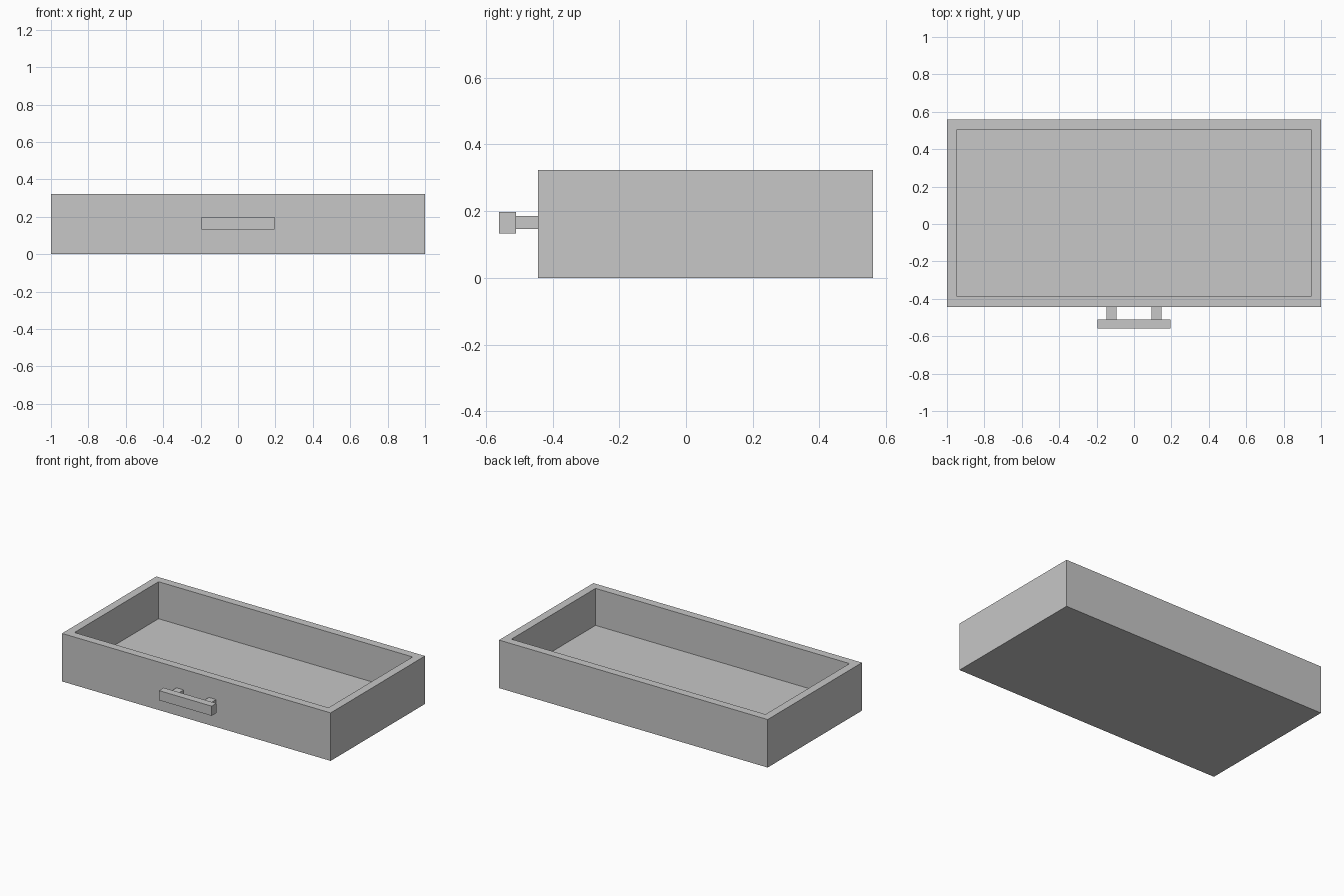
import bpy
import bmesh
from mathutils import Vector

default = bpy.data.objects.get("Cube")
if default:
    bpy.data.objects.remove(default, do_unlink=True)

# Single plain grey for the whole drawer
grey = bpy.data.materials.new("plain_grey")
grey.use_nodes = True
colour = (0.57, 0.57, 0.57, 1.0)
grey.diffuse_color = colour
grey.node_tree.nodes["Principled BSDF"].inputs["Base Color"].default_value = colour


def box(name, low, high, wall=0.0, floor=0.0):
    """Flat-sided box between two corners; a wall thickness hollows it from the top."""
    low, high = Vector(low), Vector(high)
    bm = bmesh.new()
    bmesh.ops.create_cube(bm, size=1.0)
    bmesh.ops.scale(bm, vec=high - low, verts=bm.verts)
    bmesh.ops.translate(bm, vec=(low + high) / 2, verts=bm.verts)
    if wall:
        bm.normal_update()
        top = max(bm.faces, key=lambda f: f.calc_center_median().z)
        bmesh.ops.inset_region(bm, faces=[top], thickness=wall)
        # Sink the inset face to form the cavity with vertical inner walls
        sunk = bmesh.ops.extrude_discrete_faces(bm, faces=[top])["faces"][0]
        bmesh.ops.translate(bm, vec=(0, 0, low.z + floor - high.z), verts=sunk.verts)
        bmesh.ops.recalc_face_normals(bm, faces=bm.faces)
    mesh = bpy.data.meshes.new(name)
    bm.to_mesh(mesh)
    bm.free()
    mesh.materials.append(grey)
    obj = bpy.data.objects.new(name, mesh)
    bpy.context.collection.objects.link(obj)
    return obj


# Open tray of the drawer
FRONT, BAR_BACK, BAR_FRONT = -0.443, -0.51, -0.56
box("drawer_tray", (-1, FRONT, 0), (1, 0.56, 0.323), wall=0.077, floor=0.074)

# Handle: a bar on two short posts
box("handle_bar", (-0.196, BAR_FRONT, 0.133), (0.196, BAR_BACK, 0.198))
for side, x in (("right", -0.121), ("left", 0.121)):
    box(f"handle_post_{side}", (x - 0.027, BAR_BACK, 0.146), (x + 0.027, FRONT, 0.185))
